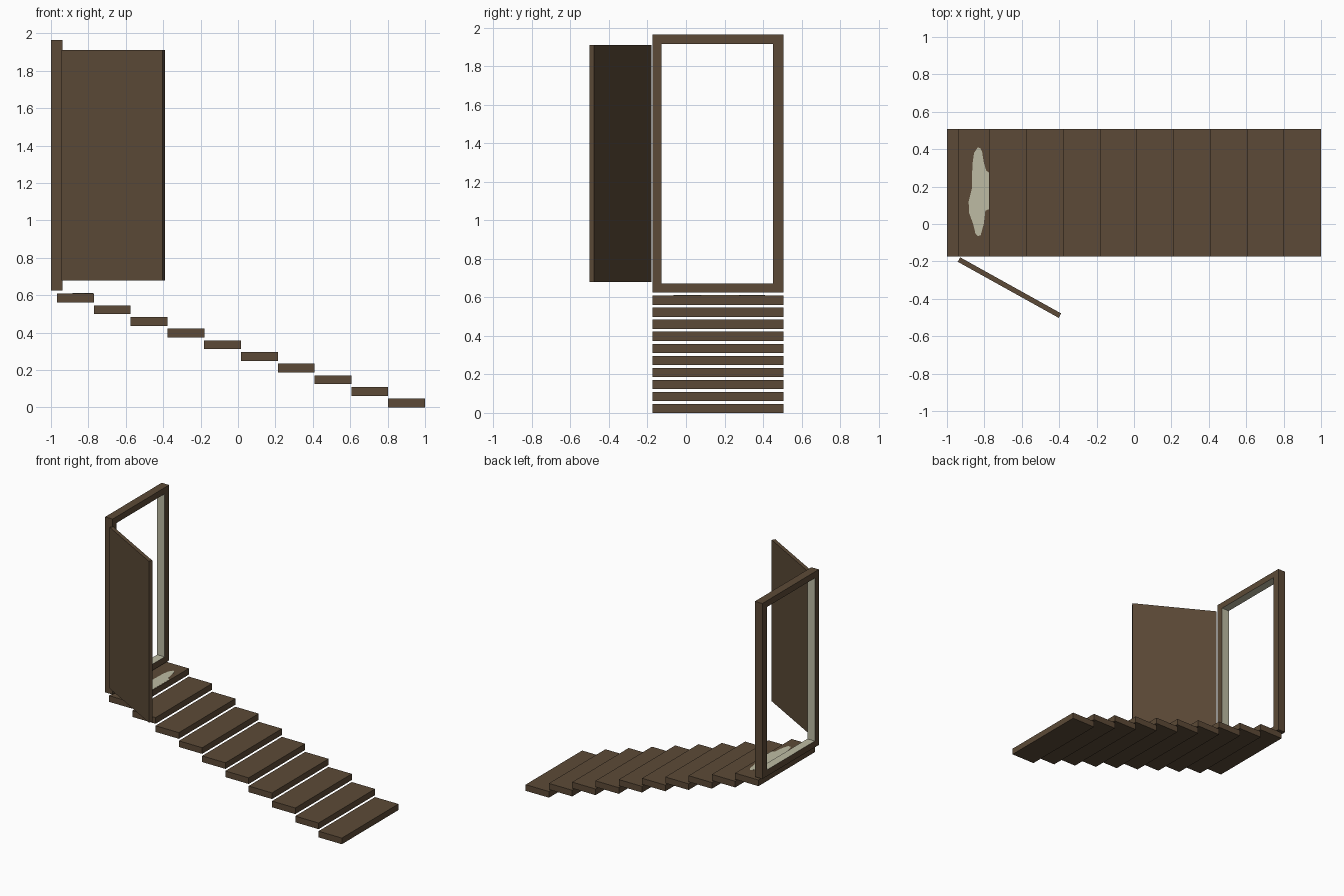
import bpy, bmesh, math
from mathutils import Vector

if "Cube" in bpy.data.objects:
    bpy.data.objects.remove(bpy.data.objects["Cube"])


def material(name, rgb):
    m = bpy.data.materials.new(name)
    m.diffuse_color = (*rgb, 1)
    m.use_nodes = True
    m.node_tree.nodes["Principled BSDF"].inputs["Base Color"].default_value = m.diffuse_color
    return m


wood = material("dark_wood", (0.107, 0.0685, 0.038))
pale = material("pale_cream", (0.51, 0.50, 0.37))


def add_object(name, bm, mats):
    bmesh.ops.recalc_face_normals(bm, faces=bm.faces[:])
    mesh = bpy.data.meshes.new(name)
    bm.to_mesh(mesh)
    bm.free()
    for m in mats:
        mesh.materials.append(m)
    ob = bpy.data.objects.new(name, mesh)
    bpy.context.collection.objects.link(ob)
    return ob


def box(name, size, centre, mat, turn=0):
    bm = bmesh.new()
    bmesh.ops.create_cube(bm, size=1)
    bmesh.ops.scale(bm, vec=size, verts=bm.verts)
    ob = add_object(name, bm, [mat])
    ob.location = centre
    ob.rotation_euler.z = turn
    return ob


Y0, Y1 = -0.175, 0.507
YC = (Y0 + Y1) / 2

# Floating stair treads, climbing towards -x
for i in range(10):
    box(f"step_{i + 1}", (0.197, Y1 - Y0, 0.047),
        (0.9015 - i * 0.1967, YC, 0.0235 + i * 0.0624), wood)

# Door frame: rectangular ring extruded along x, inner faces pale
bm = bmesh.new()
X0, X1 = -1.0, -0.937


def ring(x, y0, y1, z0, z1):
    return [bm.verts.new((x, y, z)) for y, z in ((y0, z0), (y1, z0), (y1, z1), (y0, z1))]


outer = (Y0, Y1, 0.625, 1.965)
inner = (-0.126, 0.453, 0.673, 1.917)
loops = [ring(X0, *outer), ring(X1, *outer), ring(X1, *inner), ring(X0, *inner)]
for k in range(4):
    a, b = loops[k], loops[(k + 1) % 4]
    for j in range(4):
        n = (j + 1) % 4
        f = bm.faces.new((a[j], a[n], b[n], b[j]))
        f.material_index = 1 if k == 2 else 0
add_object("door_frame", bm, [wood, pale])

# Open door leaf hinged on the near jamb
hinge, tip = Vector((-0.936, -0.190)), Vector((-0.396, -0.490))
d, mid = tip - hinge, (hinge + tip) / 2
box("door", (d.length, 0.027, 1.232), (mid.x, mid.y, 1.295), wood, math.atan2(d.y, d.x))

# Flat pale puddle on the top step
outline = [(-0.835, 0.41), (-0.855, 0.38), (-0.864, 0.32), (-0.867, 0.19),
           (-0.884, 0.12), (-0.882, 0.06), (-0.86, 0.0), (-0.848, -0.05),
           (-0.835, -0.065), (-0.82, -0.06), (-0.803, 0.0), (-0.795, 0.07),
           (-0.774, 0.08), (-0.774, 0.275), (-0.79, 0.285), (-0.803, 0.33),
           (-0.812, 0.385), (-0.822, 0.405)]
bm = bmesh.new()
face = bm.faces.new([bm.verts.new((x, y, 0.611)) for x, y in outline])
up = bmesh.ops.extrude_face_region(bm, geom=[face])["geom"]
bmesh.ops.translate(bm, vec=(0, 0, 0.0005 + 0.0005),
                    verts=[v for v in up if isinstance(v, bmesh.types.BMVert)])
for v in bm.verts:
    v.co.z -= 0.0005
add_object("puddle", bm, [pale])
